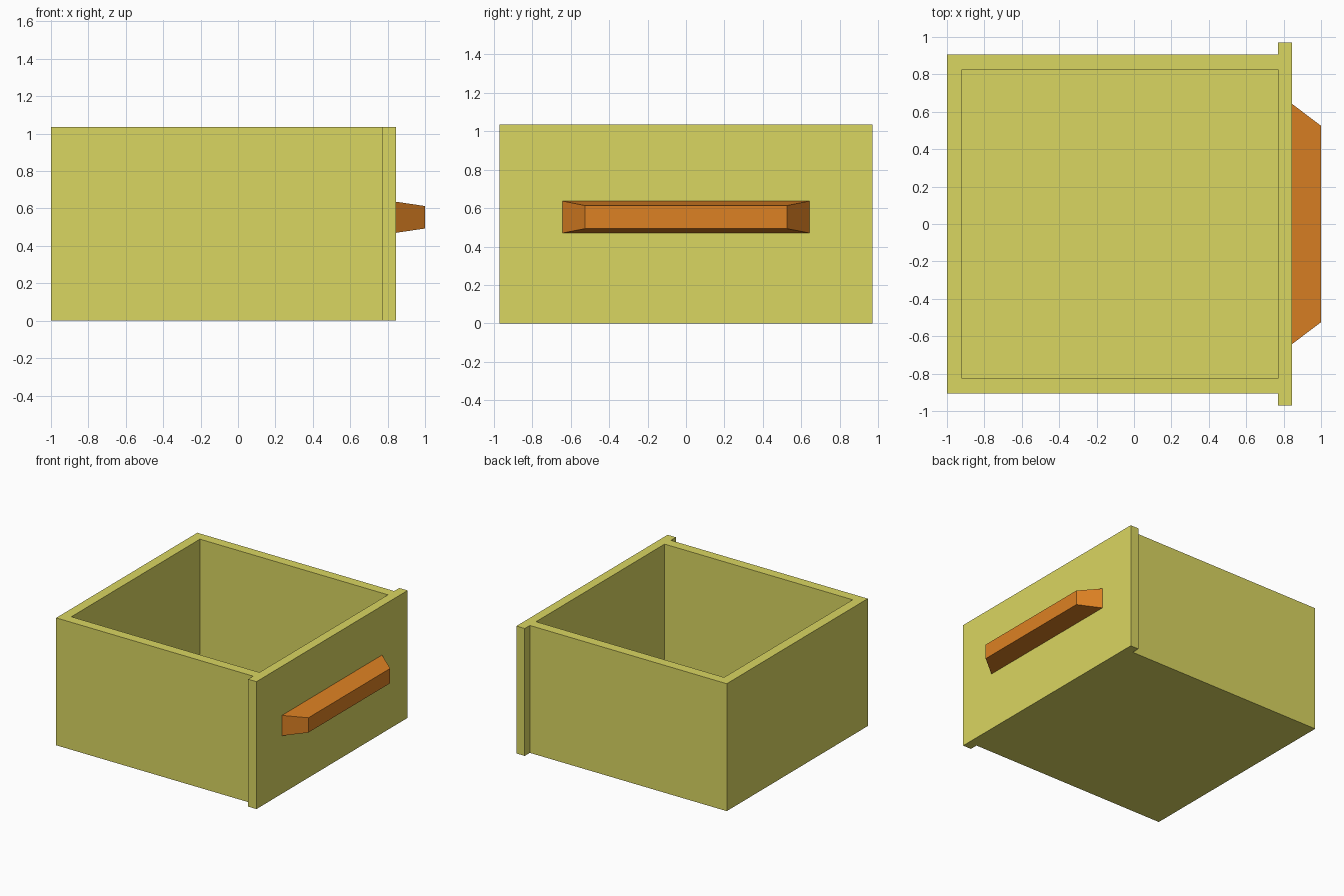
import bpy, bmesh

if "Cube" in bpy.data.objects:
    bpy.data.objects.remove(bpy.data.objects["Cube"])

H = 1.035          # drawer height
FLOOR = 0.08       # floor thickness


def material(name, rgb):
    m = bpy.data.materials.new(name)
    m.diffuse_color = (*rgb, 1)
    m.use_nodes = True
    m.node_tree.nodes["Principled BSDF"].inputs["Base Color"].default_value = m.diffuse_color
    return m


def add_object(name, bm, mat=None):
    bmesh.ops.recalc_face_normals(bm, faces=bm.faces)
    me = bpy.data.meshes.new(name)
    bm.to_mesh(me)
    bm.free()
    ob = bpy.data.objects.new(name, me)
    bpy.context.collection.objects.link(ob)
    if mat:
        me.materials.append(mat)
    return ob


def prism(name, outline, z0, z1, mat=None):
    """Extrude a plan outline from z0 to z1."""
    bm = bmesh.new()
    face = bm.faces.new([bm.verts.new((x, y, z0)) for x, y in outline])
    top = bmesh.ops.extrude_face_region(bm, geom=[face], use_keep_orig=True)
    verts = [v for v in top["geom"] if isinstance(v, bmesh.types.BMVert)]
    bmesh.ops.translate(bm, vec=(0, 0, z1 - z0), verts=verts)
    return add_object(name, bm, mat)


yellow = material("olive yellow", (0.70, 0.67, 0.12))
orange = material("orange", (0.72, 0.22, 0.017))

# Drawer body: box with a wider front panel, one outline mirrored in y
half = [(-1, -0.905), (0.77, -0.905), (0.77, -0.97), (0.845, -0.97)]
outline = half + [(x, -y) for x, y in reversed(half)]
drawer = prism("drawer_box", outline, 0, H, yellow)

# Hollow inside, cut out of the body
cutter = prism("inside_cutter", [(-0.92, -0.825), (0.77, -0.825),
                                 (0.77, 0.825), (-0.92, 0.825)], FLOOR, H + 0.2, yellow)
cutter.hide_render = True
mod = drawer.modifiers.new("hollow", 'BOOLEAN')
mod.operation = 'DIFFERENCE'
mod.solver = 'EXACT'
mod.object = cutter
bpy.context.view_layer.objects.active = drawer
bpy.ops.object.modifier_apply(modifier=mod.name)
bpy.data.objects.remove(cutter, do_unlink=True)

# Handle: tapered bar on the front panel
bm = bmesh.new()
bmesh.ops.create_cube(bm, size=2)
for v in bm.verts:
    x, hy, hz = (1.0, 0.525, 0.06) if v.co.x > 0 else (0.845, 0.642, 0.083)
    v.co = (x, hy * v.co.y, 0.553 + hz * v.co.z)
add_object("handle", bm, orange)
